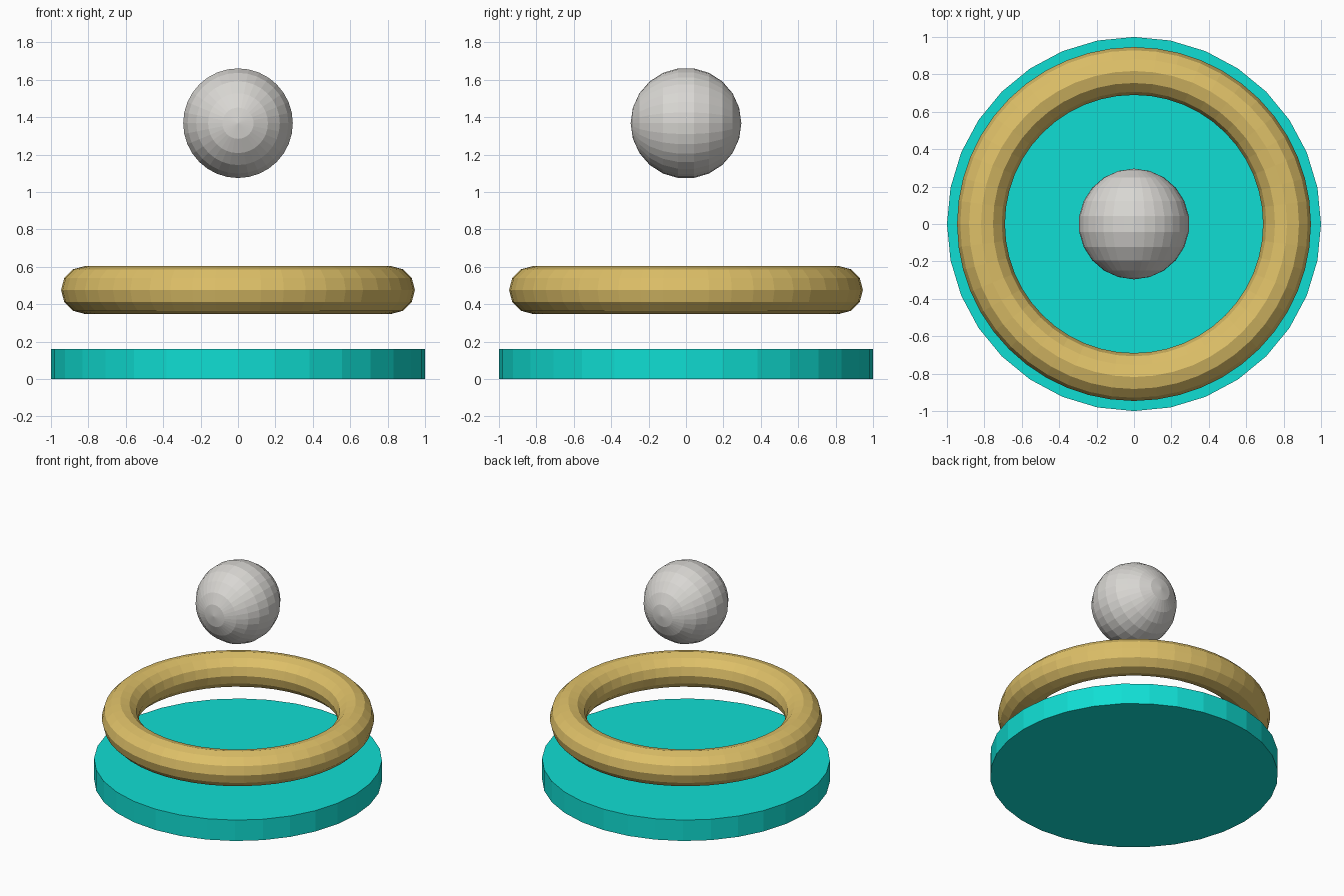
import bpy
import math

if "Cube" in bpy.data.objects:
    bpy.data.objects.remove(bpy.data.objects["Cube"])


def srgb(r, g, b):
    """Convert 0-255 sRGB to linear RGBA."""
    lin = [c / 255 / 12.92 if c <= 10 else ((c / 255 + 0.055) / 1.055) ** 2.4 for c in (r, g, b)]
    return (*lin, 1.0)


def finish(name, colour_name, colour):
    """Name the active object, give it a flat colour and flat faces."""
    ob = bpy.context.active_object
    ob.name = name
    mat = bpy.data.materials.new(colour_name)
    mat.diffuse_color = colour
    mat.use_nodes = True
    mat.node_tree.nodes["Principled BSDF"].inputs["Base Color"].default_value = mat.diffuse_color
    ob.data.materials.append(mat)
    for p in ob.data.polygons:
        p.use_smooth = False
    return ob


# Round base plate
bpy.ops.mesh.primitive_cylinder_add(vertices=32, radius=1.0, depth=0.16, location=(0, 0, 0.08))
finish("base_disc", "teal", srgb(16, 222, 211))

# Floating ring
bpy.ops.mesh.primitive_torus_add(major_segments=48, minor_segments=12, major_radius=0.818,
                                 minor_radius=0.128, location=(0, 0, 0.476))
finish("ring", "gold", srgb(222, 192, 104))

# Floating ball, poles facing front and back
bpy.ops.mesh.primitive_uv_sphere_add(segments=32, ring_count=11, radius=0.296,
                                     location=(0, 0, 1.368), rotation=(math.pi / 2, 0, 0))
finish("ball", "light grey", srgb(217, 215, 211))
